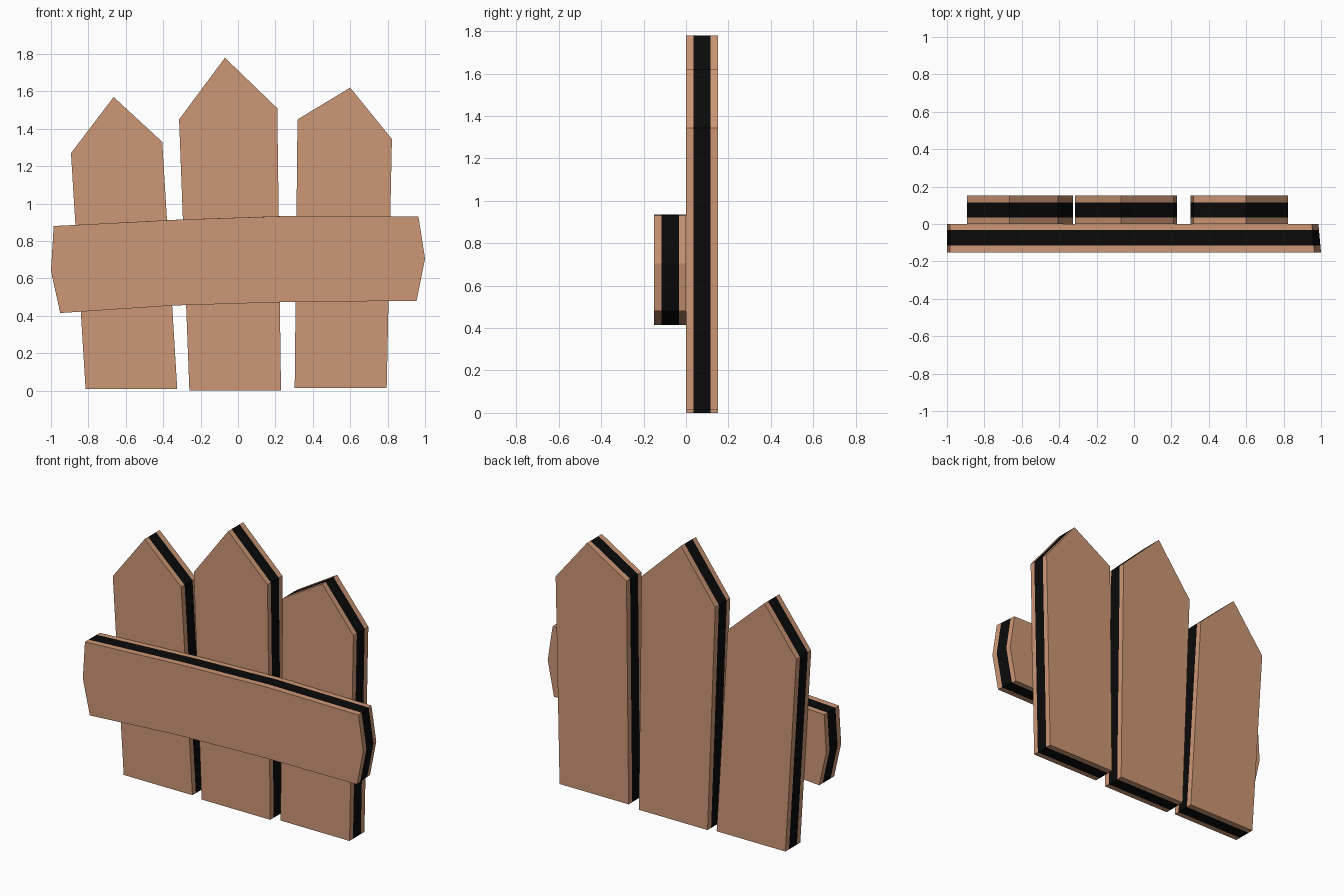
import bpy
import bmesh

default = bpy.data.objects.get("Cube")
if default:
    bpy.data.objects.remove(default, do_unlink=True)


def make_material(name, color):
    mat = bpy.data.materials.new(name)
    mat.use_nodes = True
    mat.diffuse_color = color
    bsdf = next(n for n in mat.node_tree.nodes if n.type == 'BSDF_PRINCIPLED')
    bsdf.inputs["Base Color"].default_value = color
    bsdf.inputs["Roughness"].default_value = 0.9
    return mat


wood = make_material("tan wood", (0.61, 0.31, 0.18, 1))
black = make_material("black edge band", (0.003, 0.003, 0.003, 1))


def plank(name, outline, depths, back_stretch=1.0):
    """Board from an x-z outline; the middle layer of its rim is black."""
    bm = bmesh.new()
    left = min(x for x, z in outline)
    front, back = depths[0], depths[-1]
    rings = []
    for y in depths:
        t = (y - front) / (back - front)
        stretch = 1 + (back_stretch - 1) * t
        rings.append([bm.verts.new((left + (x - left) * stretch, y, z))
                      for x, z in outline])
    bm.faces.new(rings[0])
    bm.faces.new(rings[-1][::-1])
    count = len(outline)
    for layer in range(len(rings) - 1):
        a, b = rings[layer], rings[layer + 1]
        for i in range(count):
            j = (i + 1) % count
            face = bm.faces.new((a[i], b[i], b[j], a[j]))
            face.material_index = 1 if layer == 1 else 0
    bmesh.ops.recalc_face_normals(bm, faces=bm.faces[:])
    mesh = bpy.data.meshes.new(name)
    bm.to_mesh(mesh)
    bm.free()
    mesh.materials.append(wood)
    mesh.materials.append(black)
    obj = bpy.data.objects.new(name, mesh)
    bpy.context.collection.objects.link(obj)
    return obj


# Three uneven pointed pickets
picket_depths = (0.0, 0.035, 0.115, 0.152)
pickets = {
    "right_picket": [(-0.815, 0.01), (-0.325, 0.01), (-0.405, 1.33),
                     (-0.665, 1.57), (-0.893, 1.27)],
    "middle_picket": [(-0.26, 0), (0.23, 0), (0.21, 1.51),
                      (-0.07, 1.78), (-0.315, 1.45)],
    "left_picket": [(0.303, 0.015), (0.795, 0.015), (0.823, 1.345),
                    (0.6, 1.62), (0.318, 1.45)],
}
for name, outline in pickets.items():
    plank(name, outline, picket_depths)

# Slightly bowed cross rail on the front
rail = [(-0.95, 0.415), (-0.35, 0.455), (0.3, 0.475), (0.955, 0.48),
        (1.0, 0.705), (0.965, 0.93), (0.3, 0.935), (-0.3, 0.915),
        (-0.985, 0.88), (-1.0, 0.64)]
plank("cross_rail", rail, (-0.152, -0.115, -0.033, 0.0), back_stretch=0.993)
